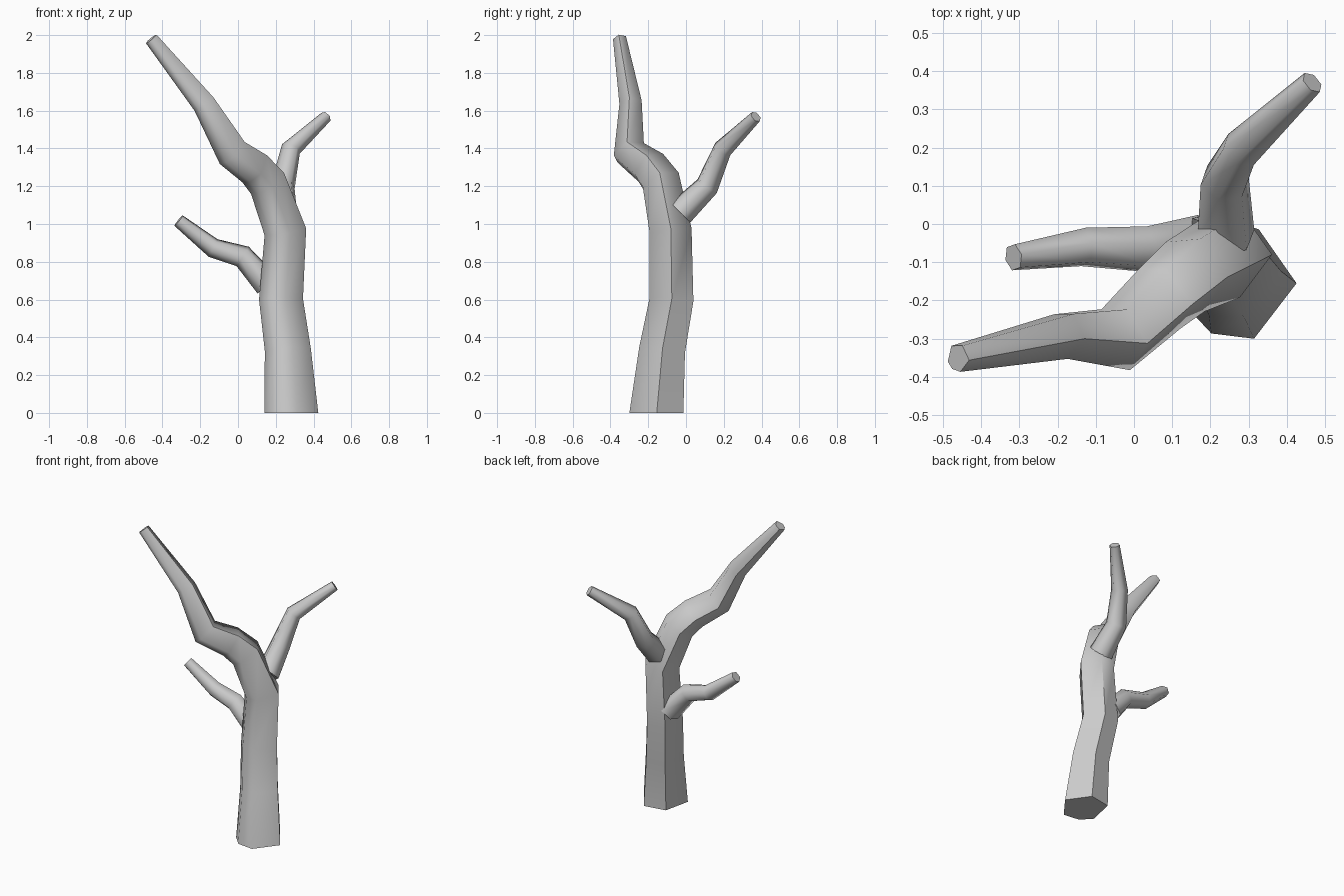
import bpy, bmesh, math
from mathutils import Vector

if "Cube" in bpy.data.objects:
    bpy.data.objects.remove(bpy.data.objects["Cube"])


def limb(name, path, angles, flat_start=False):
    """Loft a tapering polygonal tube through (x, y, z, radius) stations."""
    pts = [Vector(p[:3]) for p in path]
    bm = bmesh.new()
    rings = []
    tangent = Vector((0, 0, 1))
    side = Vector((1, 0, 0))
    for i, p in enumerate(pts):
        ahead = (pts[min(i + 1, len(pts) - 1)] - p).normalized()
        behind = (p - pts[max(i - 1, 0)]).normalized()
        new = (ahead + behind).normalized()
        if i == 0 and flat_start:
            new = Vector((0, 0, 1))
        # carry the cross-section frame along the path without twist
        side = tangent.rotation_difference(new) @ side
        tangent = new
        other = tangent.cross(side)
        r = path[i][3]
        rings.append([bm.verts.new(p + r * (math.cos(math.radians(a)) * side
                                            + math.sin(math.radians(a)) * other))
                      for a in angles])
    n = len(angles)
    for a, b in zip(rings, rings[1:]):
        for k in range(n):
            bm.faces.new((a[k], a[(k + 1) % n], b[(k + 1) % n], b[k]))
    bm.faces.new(rings[0][::-1])
    bm.faces.new(rings[-1])
    bmesh.ops.recalc_face_normals(bm, faces=bm.faces)
    mesh = bpy.data.meshes.new(name)
    bm.to_mesh(mesh)
    bm.free()
    obj = bpy.data.objects.new(name, mesh)
    bpy.context.collection.objects.link(obj)
    bpy.ops.object.select_all(action='DESELECT')
    obj.select_set(True)
    bpy.context.view_layer.objects.active = obj
    bpy.ops.object.shade_smooth_by_angle(angle=math.radians(65))
    return obj


uneven_hexagon = [0, 70, 130, 205, 241, 285]
hexagon = [15 + 60 * k for k in range(6)]

# trunk, bending over into the longest branch
limb("trunk", [
    (0.275, -0.155, 0.00, 0.150),
    (0.258, -0.125, 0.33, 0.128),
    (0.222, -0.075, 0.60, 0.122),
    (0.245, -0.080, 0.96, 0.117),
    (0.150, -0.130, 1.22, 0.107),
    (0.080, -0.190, 1.30, 0.099),
    (-0.035, -0.297, 1.38, 0.090),
    (-0.181, -0.290, 1.635, 0.063),
    (-0.460, -0.350, 1.980, 0.037),
], uneven_hexagon, flat_start=True)

# low branch on the left
limb("left_branch", [
    (0.155, -0.045, 0.68, 0.072),
    (0.025, -0.065, 0.828, 0.062),
    (-0.132, -0.060, 0.873, 0.053),
    (-0.315, -0.087, 1.018, 0.036),
], hexagon)

# upper branch rising to the back right
limb("right_branch", [
    (0.240, -0.030, 1.06, 0.077),
    (0.237, 0.112, 1.20, 0.065),
    (0.280, 0.195, 1.397, 0.053),
    (0.466, 0.370, 1.568, 0.032),
], hexagon)
